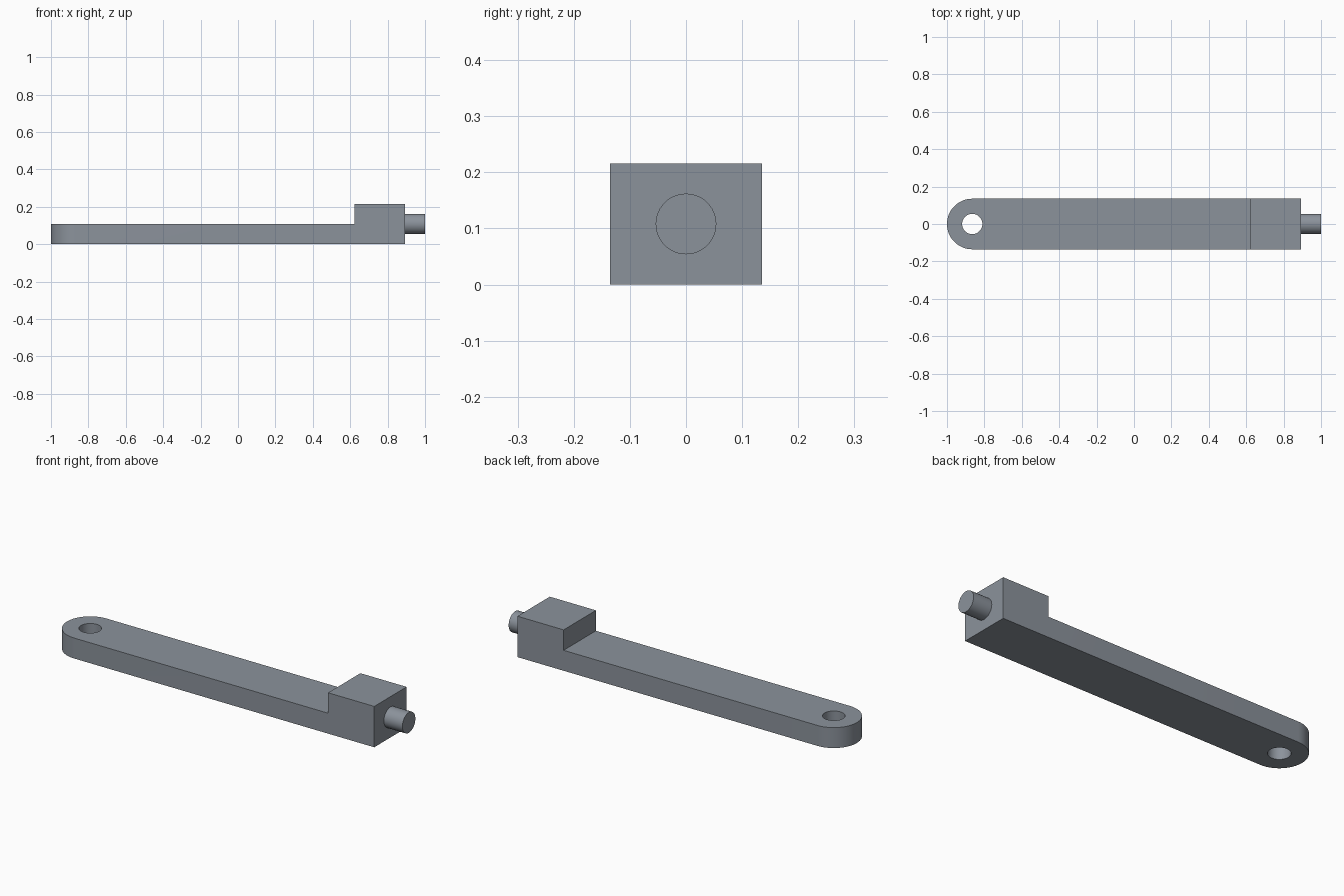
import bpy, bmesh
from math import pi, sin, cos
from mathutils import Vector

if "Cube" in bpy.data.objects:
    bpy.data.objects.remove(bpy.data.objects["Cube"])

U = 2 / 74                      # base unit: the part is 74 units long
HALF_W, THICK, HEIGHT = 5 * U, 4 * U, 8 * U
PIN_R, PIN_LEN = 2 * U, 4 * U
X_HOLE, X_STEP, X_END = -1 + HALF_W, 1 - 14 * U, 1 - PIN_LEN


def prism(name, profile, direction):
    """Extrude a closed planar profile along a direction vector."""
    bm = bmesh.new()
    face = bm.faces.new([bm.verts.new(p) for p in profile])
    ext = bmesh.ops.extrude_face_region(bm, geom=[face], use_keep_orig=True)
    moved = [g for g in ext["geom"] if isinstance(g, bmesh.types.BMVert)]
    bmesh.ops.translate(bm, verts=moved, vec=Vector(direction))
    bmesh.ops.recalc_face_normals(bm, faces=bm.faces)
    mesh = bpy.data.meshes.new(name)
    bm.to_mesh(mesh)
    bm.free()
    obj = bpy.data.objects.new(name, mesh)
    bpy.context.collection.objects.link(obj)
    return obj


def combine(target, tool, operation):
    """Apply a boolean and discard the tool object."""
    tool.hide_render = True
    bpy.context.view_layer.objects.active = target
    mod = target.modifiers.new(operation.title(), "BOOLEAN")
    mod.object, mod.operation, mod.solver = tool, operation, "EXACT"
    bpy.ops.object.modifier_apply(modifier=mod.name)
    bpy.data.objects.remove(tool)


def arc(radius, start, end, steps):
    return [(radius * cos(start + (end - start) * i / steps),
             radius * sin(start + (end - start) * i / steps))
            for i in range(steps + 1)]


# Arm with raised end block, drawn as a stepped side profile
side = [(-1.1, 0), (X_END, 0), (X_END, HEIGHT),
        (X_STEP, HEIGHT), (X_STEP, THICK), (-1.1, THICK)]
arm = prism("lever_arm", [(x, -HALF_W, z) for x, z in side], (0, 2 * HALF_W, 0))

# Rounded end: keep only what lies inside the plan outline
plan = [(X_HOLE + x, y, -0.1) for x, y in arc(HALF_W, pi / 2, 3 * pi / 2, 32)]
plan += [(1.1, -HALF_W, -0.1), (1.1, HALF_W, -0.1)]
combine(arm, prism("plan_cutter", plan, (0, 0, 0.5)), "INTERSECT")

# Pivot hole through the rounded end
circle = arc(PIN_R, 0, 2 * pi, 48)[:-1]
hole = [(X_HOLE + x, y, -0.1) for x, y in circle]
combine(arm, prism("hole_cutter", hole, (0, 0, 0.5)), "DIFFERENCE")

# Round pin on the end face
pin = [(X_END - U, a, HEIGHT / 2 + b) for a, b in circle]
combine(arm, prism("end_pin", pin, (PIN_LEN + U, 0, 0)), "UNION")

# Dark blue-grey steel
steel = bpy.data.materials.new("dark_steel")
steel.diffuse_color = (0.26, 0.29, 0.33, 1)
steel.use_nodes = True
steel.node_tree.nodes["Principled BSDF"].inputs["Base Color"].default_value = steel.diffuse_color
arm.data.materials.clear()
arm.data.materials.append(steel)

# Smooth the round surfaces, keep the edges sharp
bpy.ops.object.select_all(action="DESELECT")
arm.select_set(True)
bpy.context.view_layer.objects.active = arm
bpy.ops.object.shade_smooth_by_angle()
